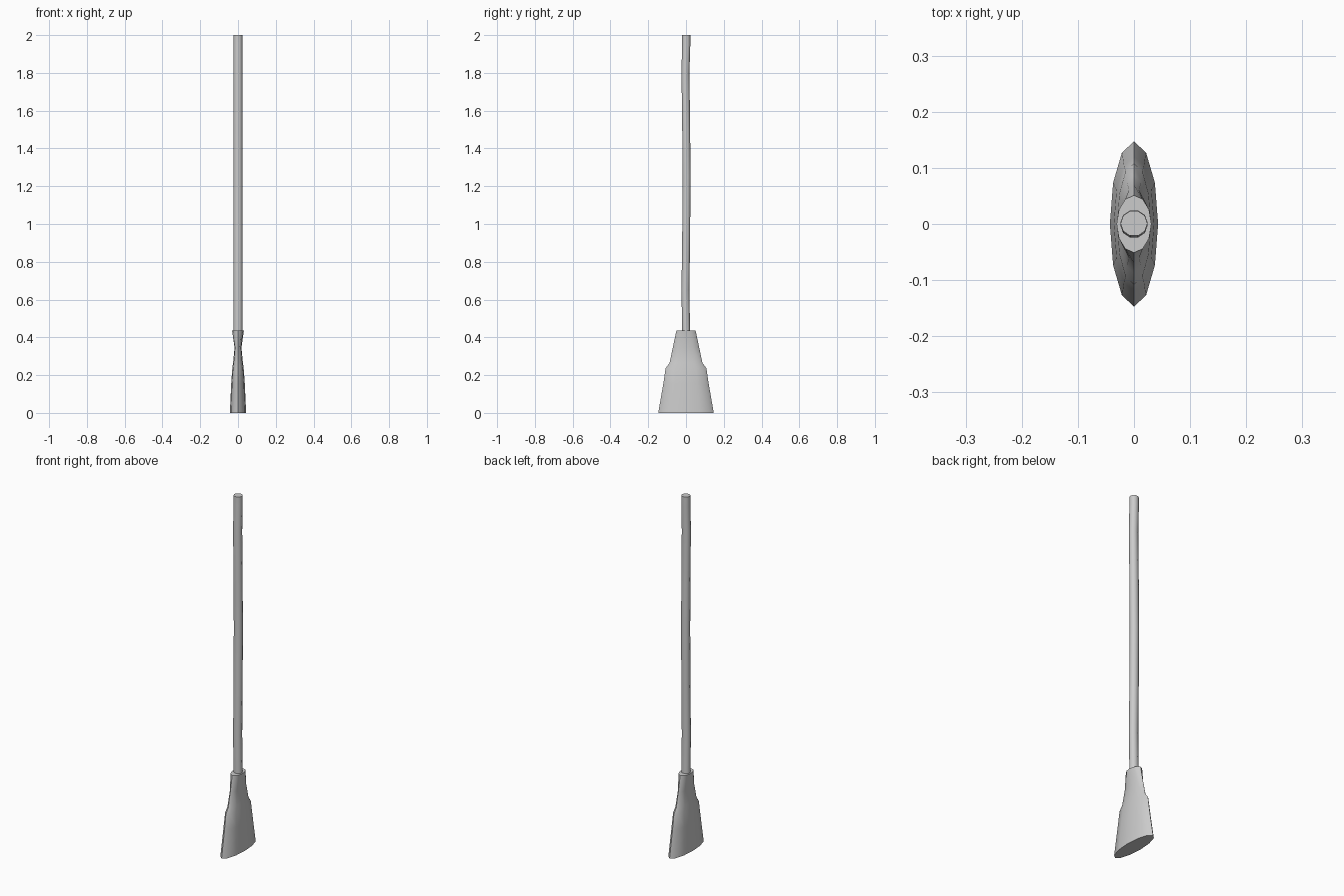
import bpy, bmesh, math

if "Cube" in bpy.data.objects:
    bpy.data.objects.remove(bpy.data.objects["Cube"])


def loft(name, rings, sides, turn=0.0):
    """Skin elliptical rings (z, half width x, half width y, centre y) with capped ends."""
    bm = bmesh.new()
    loops = []
    for z, rx, ry, cy in rings:
        loop = []
        for i in range(sides):
            a = 2 * math.pi * (i + turn) / sides
            loop.append(bm.verts.new((rx * math.sin(a), cy + ry * math.cos(a), z)))
        loops.append(loop)
    for low, high in zip(loops, loops[1:]):
        for i in range(sides):
            j = (i + 1) % sides
            bm.faces.new((low[i], low[j], high[j], high[i]))
    bm.faces.new(loops[0])
    bm.faces.new(loops[-1])
    bmesh.ops.recalc_face_normals(bm, faces=bm.faces)
    mesh = bpy.data.meshes.new(name)
    bm.to_mesh(mesh)
    bm.free()
    obj = bpy.data.objects.new(name, mesh)
    bpy.context.collection.objects.link(obj)
    bpy.ops.object.select_all(action='DESELECT')
    obj.select_set(True)
    bpy.context.view_layer.objects.active = obj
    bpy.ops.object.shade_smooth_by_angle(angle=math.radians(40))
    return obj


# Flared bristle head, pinched where it is bound
loft("bristle_head", [
    (0.00, 0.043, 0.147, 0),
    (0.155, 0.036, 0.120, 0),
    (0.237, 0.030, 0.108, 0),
    (0.265, 0.026, 0.087, 0),
    (0.345, 0.018, 0.070, 0),
    (0.435, 0.031, 0.051, 0),
], 12)

# Long, slightly crooked wooden handle
loft("handle", [
    (0.40, 0.024, 0.022, 0.001),
    (0.46, 0.024, 0.022, 0.000),
    (0.65, 0.024, 0.022, -0.003),
    (0.95, 0.024, 0.022, 0.001),
    (1.25, 0.024, 0.022, 0.003),
    (1.50, 0.024, 0.022, 0.001),
    (1.80, 0.024, 0.022, -0.003),
    (1.95, 0.024, 0.023, 0.001),
    (2.00, 0.024, 0.023, 0.001),
], 10, 0.5)
